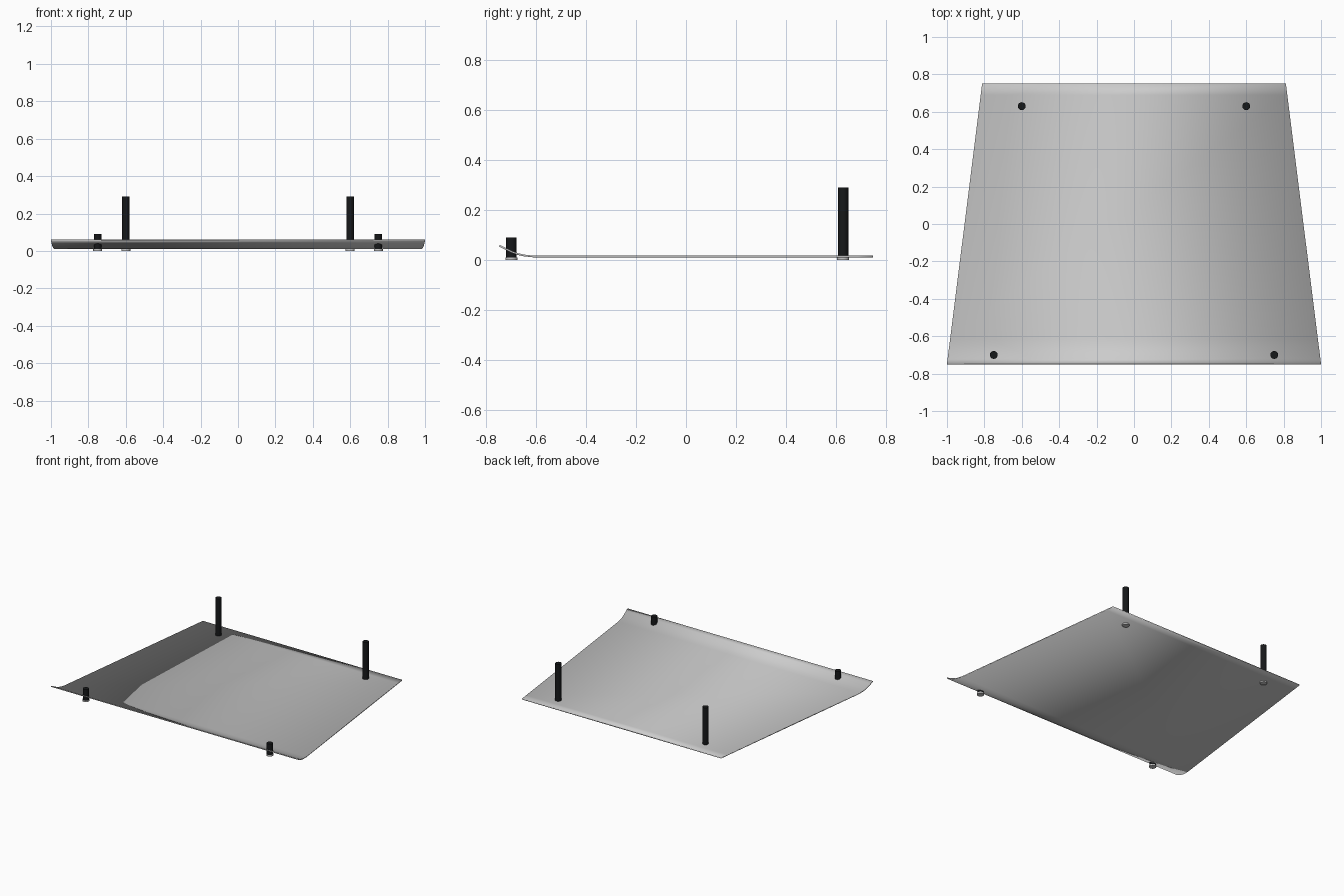
import bpy, bmesh

if "Cube" in bpy.data.objects:
    bpy.data.objects.remove(bpy.data.objects["Cube"])

black = bpy.data.materials.new("black")
black.diffuse_color = (0.008, 0.009, 0.01, 1)
black.use_nodes = True
black.node_tree.nodes["Principled BSDF"].inputs["Base Color"].default_value = black.diffuse_color

# tapered sheet with curled front lip: profile of (y, underside z)
profile = [(-0.75, 0.054), (-0.725, 0.041), (-0.7, 0.029), (-0.675, 0.02),
           (-0.65, 0.0145), (-0.615, 0.0105), (0.69, 0.0105), (0.75, 0.0105)]
bm = bmesh.new()
rows = []
for y, z in profile:
    w = 1.0 - 0.188 * (y + 0.75) / 1.5
    rows.append([bm.verts.new((s * w, y, z)) for s in (-1, 1)])
for a, b in zip(rows, rows[1:]):
    bm.faces.new((a[0], a[1], b[1], b[0]))
mesh = bpy.data.meshes.new("curved_sheet")
bm.to_mesh(mesh)
bm.free()
sheet = bpy.data.objects.new("curved_sheet", mesh)
bpy.context.collection.objects.link(sheet)
mod = sheet.modifiers.new("thickness", 'SOLIDIFY')
mod.thickness = 0.007
mod.offset = 1
mesh.polygons.foreach_set("use_smooth", [True] * len(mesh.polygons))


def rod(name, x, y, r, z0, z1, mat=None):
    bpy.ops.mesh.primitive_cylinder_add(vertices=32, radius=r, depth=z1 - z0,
                                        location=(x, y, (z0 + z1) / 2))
    ob = bpy.context.object
    ob.name = name
    if mat:
        ob.data.materials.append(mat)
    bpy.ops.object.shade_smooth_by_angle()


# black posts with grey heads beneath the sheet
for label, x, y, top in (("front", 0.75, -0.7, 0.09), ("back", 0.6, 0.63, 0.29)):
    for side, s in (("left", -1), ("right", 1)):
        rod(f"{label}_{side}_post", s * x, y, 0.021, 0.009, top, black)
        rod(f"{label}_{side}_head", s * x, y, 0.024, 0, 0.01)
